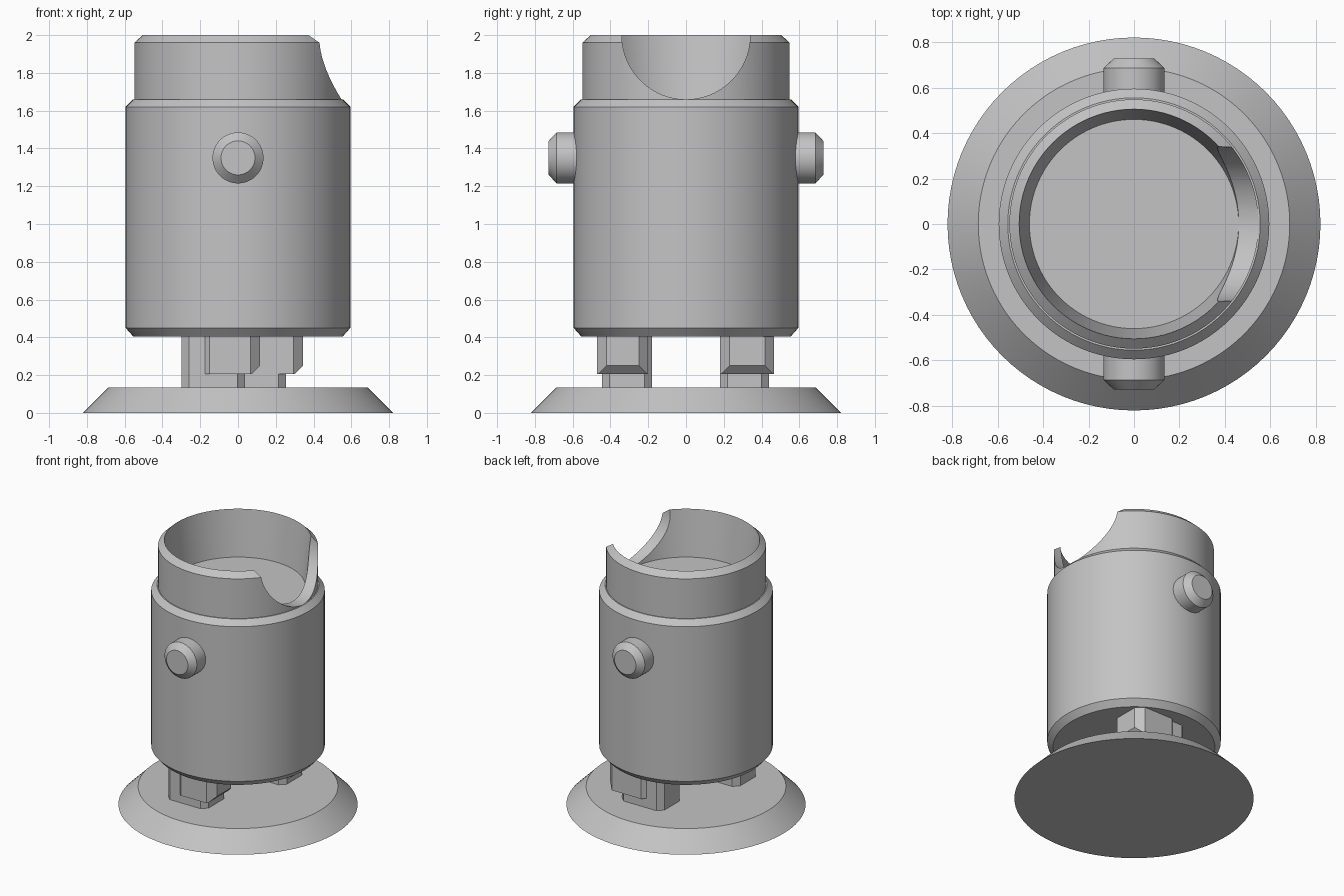
import bpy, bmesh, math
from mathutils import Matrix

cube = bpy.data.objects.get("Cube")
if cube:
    bpy.data.objects.remove(cube, do_unlink=True)

GREY = (0.55, 0.55, 0.55, 1)
grey = bpy.data.materials.new("plain grey")
grey.use_nodes = True
grey.diffuse_color = GREY
grey.node_tree.nodes["Principled BSDF"].inputs["Base Color"].default_value = GREY


def finish(name, bm, matrix=None):
    """Turn a bmesh into a named grey object."""
    bmesh.ops.remove_doubles(bm, verts=bm.verts, dist=1e-5)
    bmesh.ops.recalc_face_normals(bm, faces=bm.faces)
    if matrix:
        bm.transform(matrix)
    mesh = bpy.data.meshes.new(name)
    bm.to_mesh(mesh)
    bm.free()
    mesh.materials.append(grey)
    obj = bpy.data.objects.new(name, mesh)
    bpy.context.collection.objects.link(obj)
    return obj


def smooth(obj):
    bpy.ops.object.select_all(action='DESELECT')
    obj.select_set(True)
    bpy.context.view_layer.objects.active = obj
    bpy.ops.object.shade_smooth_by_angle(angle=math.radians(25))


def lathe(name, profile, matrix=None, steps=96):
    """Spin a closed (radius, height) profile around z; ends lie on the axis."""
    bm = bmesh.new()
    rings = []
    for r, z in profile:
        if r == 0:
            rings.append([bm.verts.new((0, 0, z))] * steps)
        else:
            angles = [math.tau * i / steps for i in range(steps)]
            rings.append([bm.verts.new((r * math.cos(a), r * math.sin(a), z)) for a in angles])
    for low, high in zip(rings, rings[1:]):
        for i in range(steps):
            j = (i + 1) % steps
            bm.faces.new(dict.fromkeys((low[i], low[j], high[j], high[i])))
    return finish(name, bm, matrix)


def prism(name, x0, x1, y0, y1, z0, z1, cut, toe=0):
    """Block with chamfered upright edges and an optional sloped toe at +x."""
    bm = bmesh.new()
    outline = [(x0 + cut, y0), (x1 - cut, y0), (x1, y0 + cut), (x1, y1 - cut),
               (x1 - cut, y1), (x0 + cut, y1), (x0, y1 - cut), (x0, y0 + cut)]
    face = bm.faces.new([bm.verts.new((x, y, z0)) for x, y in outline])
    top = bmesh.ops.extrude_face_region(bm, geom=[face])["geom"]
    bmesh.ops.translate(bm, vec=(0, 0, z1 - z0),
                        verts=[v for v in top if isinstance(v, bmesh.types.BMVert)])
    if toe:
        edges = [e for e in bm.edges if all(v.co.z < z0 + 0.001 and v.co.x > x1 - 0.001
                                            for v in e.verts)]
        bmesh.ops.bevel(bm, geom=edges, offset=toe, segments=1, affect='EDGES')
    return finish(name, bm)


# Flared foot
smooth(lathe("base_disc", [(0, 0), (0.82, 0), (0.685, 0.135), (0, 0.135)]))

# Main barrel with a stepped collar and a tapered cup in its top
barrel = lathe("barrel", [(0, 0.405), (0.555, 0.405), (0.595, 0.45), (0.595, 1.62),
                          (0.555, 1.66), (0.548, 1.66), (0.548, 1.96), (0.505, 2.0),
                          (0.46, 1.655), (0, 1.655)])

# Round notch through the +x side of the collar
cutter = lathe("notch_cutter", [(0, 0.1), (0.34, 0.1), (0.34, 0.9), (0, 0.9)],
               Matrix.Translation((0, 0, 2)) @ Matrix.Rotation(math.pi / 2, 4, 'Y'))
cutter.hide_render = True
notch = barrel.modifiers.new("notch", 'BOOLEAN')
notch.operation = 'DIFFERENCE'
notch.solver = 'EXACT'
notch.object = cutter
bpy.context.view_layer.objects.active = barrel
bpy.ops.object.modifier_apply(modifier=notch.name)
bpy.data.objects.remove(cutter, do_unlink=True)
smooth(barrel)

# Chamfered side knobs, front and back
for name, side in (("front_knob", 1), ("back_knob", -1)):
    turn = Matrix.Translation((0, 0, 1.35)) @ Matrix.Rotation(side * math.pi / 2, 4, 'X')
    smooth(lathe(name, [(0, 0.5), (0.135, 0.5), (0.135, 0.685), (0.09, 0.727), (0, 0.727)],
                 turn, steps=64))

# Hooked legs between the foot and the barrel
prism("front_leg", -0.3, 0.037, -0.444, -0.18, 0.12, 0.42, 0.04)
prism("front_leg_hook", -0.2, 0.117, -0.47, -0.2, 0.205, 0.42, 0.05, toe=0.045)
prism("back_leg", -0.1, 0.254, 0.18, 0.44, 0.12, 0.42, 0.04)
prism("back_leg_hook", 0.0, 0.344, 0.18, 0.467, 0.205, 0.42, 0.05, toe=0.045)
